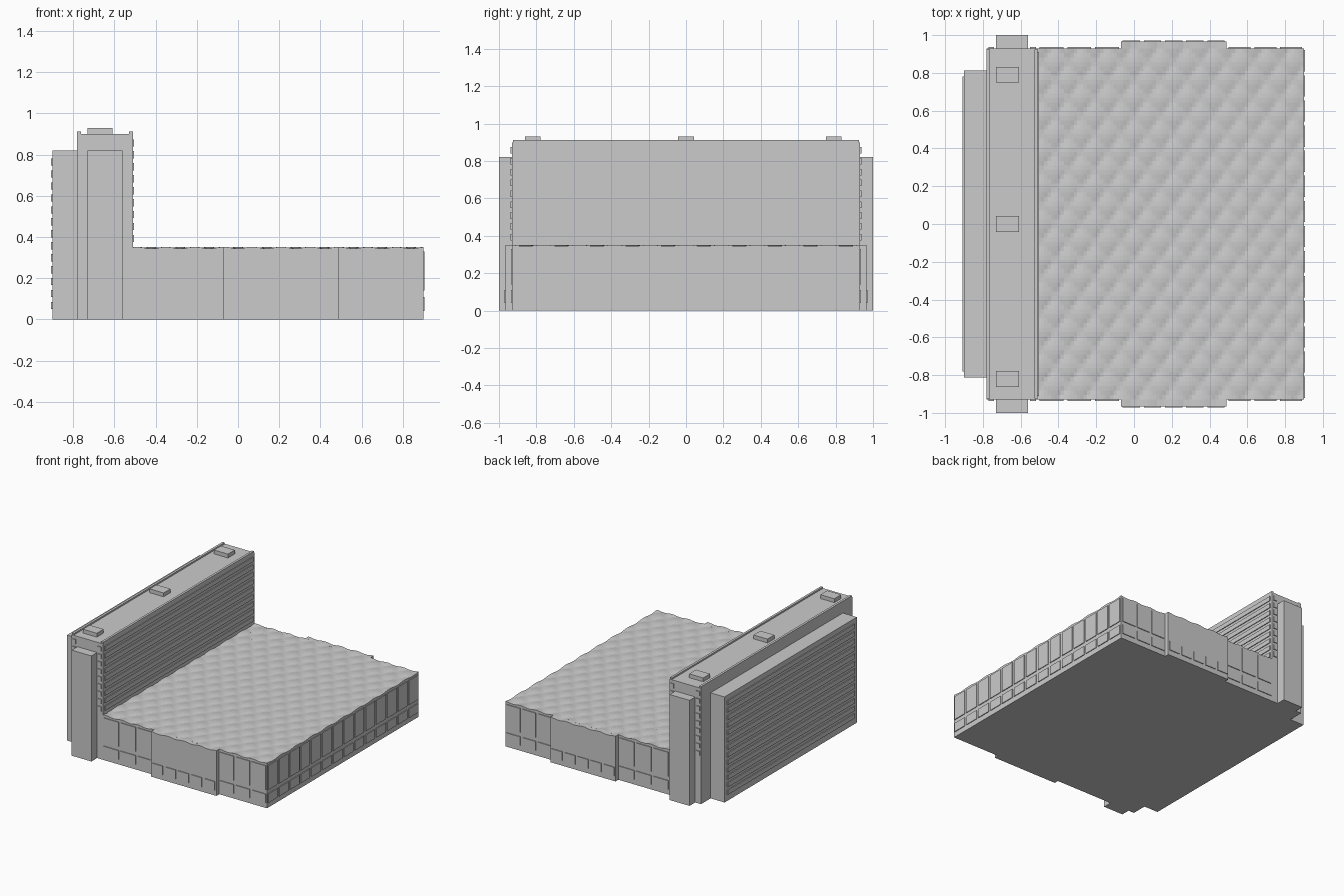
import bpy, bmesh, math

if "Cube" in bpy.data.objects:
    bpy.data.objects.remove(bpy.data.objects["Cube"])


def boxes(name, spans):
    """One object made of boxes given as (x0, x1, y0, y1, z0, z1)."""
    bm = bmesh.new()
    for x0, x1, y0, y1, z0, z1 in spans:
        vs = bmesh.ops.create_cube(bm, size=1)["verts"]
        for v in vs:
            v.co = ((x0 + x1) / 2 + v.co.x * (x1 - x0),
                    (y0 + y1) / 2 + v.co.y * (y1 - y0),
                    (z0 + z1) / 2 + v.co.z * (z1 - z0))
    return finish(name, bm)


def finish(name, bm):
    me = bpy.data.meshes.new(name)
    bm.to_mesh(me)
    bm.free()
    ob = bpy.data.objects.new(name, me)
    bpy.context.collection.objects.link(ob)
    return ob


def both_ends(spans):
    """Add the copies mirrored in y."""
    return spans + [(a, b, -d, -c, e, f) for a, b, c, d, e, f in spans]


def quilt_z(x, y):
    u, v = x / 0.14 + y / 0.19, x / 0.14 - y / 0.19
    return 0.343 + 0.009 * abs(math.sin(math.pi * u) * math.sin(math.pi * v)) ** 0.7


def quilt(name, x0, x1, y0, y1):
    """Diamond-quilted roof sheet with a short skirt."""
    bm = bmesh.new()
    nx = max(1, round((x1 - x0) / 0.0175))
    ny = max(1, round((y1 - y0) / 0.02375))
    rows = []
    for i in range(nx + 1):
        x = x0 + (x1 - x0) * i / nx
        ys = [y0 + (y1 - y0) * j / ny for j in range(ny + 1)]
        rows.append([bm.verts.new((x, y, quilt_z(x, y))) for y in ys])
    for a, b in zip(rows, rows[1:]):
        for j in range(ny):
            bm.faces.new((a[j], b[j], b[j + 1], a[j + 1]))
    rim = [e for e in bm.edges if e.is_boundary]
    new = bmesh.ops.extrude_edge_only(bm, edges=rim)["geom"]
    for v in new:
        if isinstance(v, bmesh.types.BMVert):
            v.co.z = 0.335
    bmesh.ops.recalc_face_normals(bm, faces=bm.faces)
    return finish(name, bm)


# Low hall with side bays
boxes("hall", [(-0.51, 0.90, -0.93, 0.93, 0, 0.341)])
boxes("hall_bays", both_ends([(-0.07, 0.49, 0.92, 0.965, 0, 0.341)]))
quilt("hall_roof", -0.51, 0.90, -0.93, 0.93)
quilt("bay_roof_front", -0.07, 0.49, -0.965, -0.93)
quilt("bay_roof_back", -0.07, 0.49, 0.93, 0.965)

# Raised window panels of the hall, in two rows
ROWS = ((0.04, 0.11), (0.14, 0.33))
pitch = 1.86 / 14
boxes("end_windows", [(0.89, 0.906, -0.93 + i * pitch + 0.01, -0.93 + (i + 1) * pitch - 0.01, a, b)
                      for i in range(14) for a, b in ROWS])
side = []
for x0, x1, n, y, rows in ((-0.51, -0.07, 3, 0.93, ROWS), (0.49, 0.90, 3, 0.93, ROWS),
                           (-0.07, 0.49, 5, 0.965, ROWS[:1])):
    w = (x1 - x0) / n
    side += [(x0 + i * w + 0.01, x0 + (i + 1) * w - 0.01, y - 0.01, y + 0.006, a, b)
             for i in range(n) for a, b in rows]
boxes("side_windows", both_ends(side))

# Tall slab, end cores and rear slab
boxes("tower", [(-0.78, -0.51, -0.93, 0.93, 0, 0.90)])
boxes("end_cores", both_ends([(-0.73, -0.56, 0.92, 1.0, 0, 0.82)]))
boxes("rear_slab", [(-0.90, -0.77, -0.812, 0.812, 0, 0.82)])

# Long window strips
boxes("tower_strips", [(-0.52, -0.504, -0.91, 0.91, z, z + 0.035)
                       for z in [0.375 + 0.058 * i for i in range(9)]])
boxes("rear_strips", [(-0.907, -0.89, -0.78, 0.78, z, z + 0.035)
                      for z in [0.05 + 0.058 * i for i in range(13)]])
boxes("tower_end_strips", both_ends([(x, x + 0.03, 0.92, 0.937, 0.375 + 0.058 * i, 0.41 + 0.058 * i)
                                     for x in (-0.77, -0.55) for i in range(9)]))

# Parapet rails and rooftop plant boxes
boxes("parapet", [(-0.78, -0.762, -0.925, 0.925, 0.89, 0.912),
                  (-0.528, -0.51, -0.925, 0.925, 0.89, 0.912)])
boxes("roof_units", [(-0.73, -0.61, y - 0.042, y + 0.042, 0.89, 0.93)
                     for y in (-0.82, 0.0, 0.79)])
